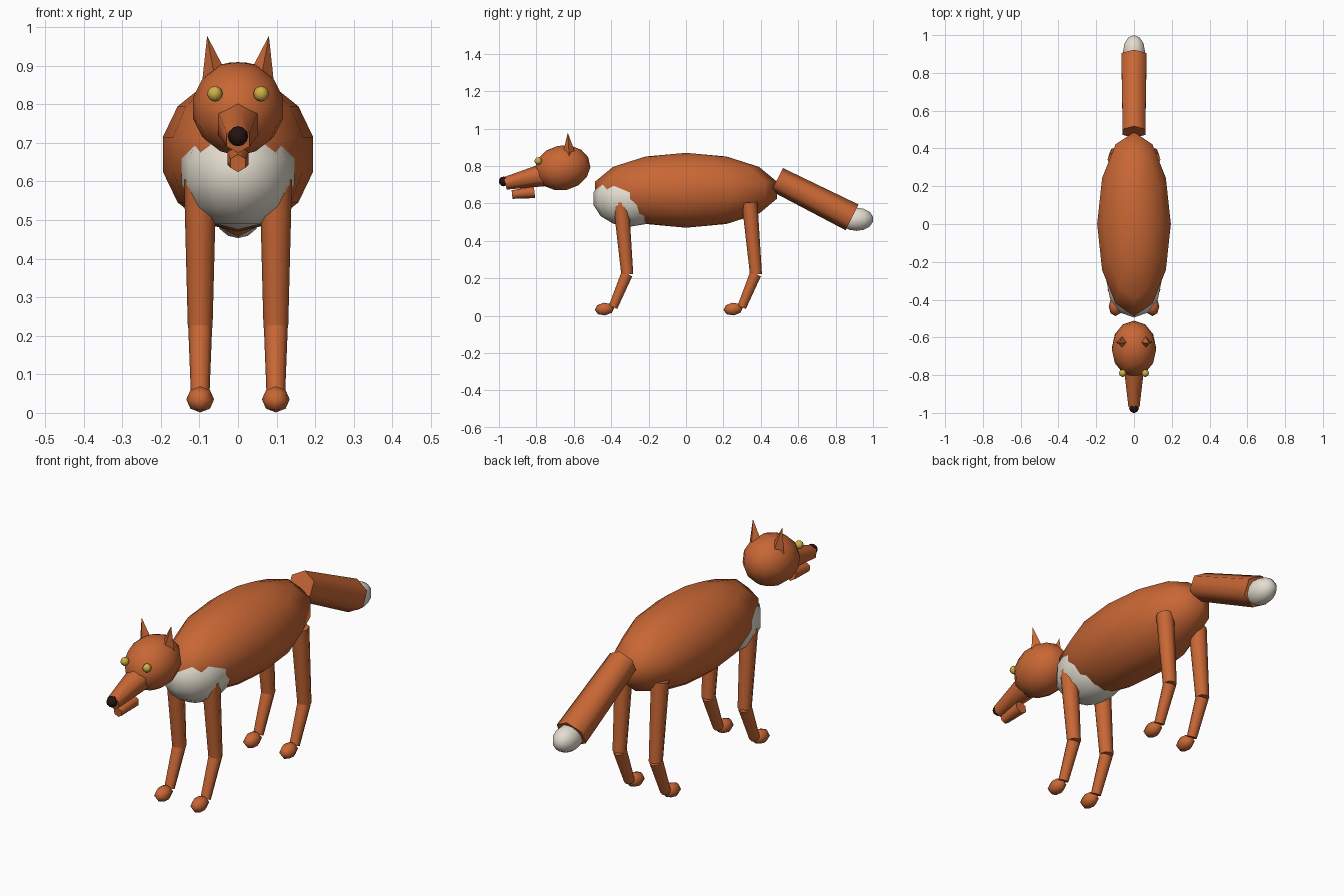
import bpy, bmesh, math
from mathutils import Matrix, Vector

cube = bpy.data.objects.get("Cube")
if cube:
    bpy.data.objects.remove(cube, do_unlink=True)


def material(name, rgb):
    m = bpy.data.materials.new(name)
    m.use_nodes = True
    m.diffuse_color = (*rgb, 1)
    m.node_tree.nodes["Principled BSDF"].inputs["Base Color"].default_value = (*rgb, 1)
    return m


ORANGE = material("orange_fur", (0.58, 0.135, 0.035))
WHITE = material("cream_fur", (0.78, 0.73, 0.63))
YELLOW = material("yellow_eye", (0.62, 0.43, 0.06))
BLACK = material("black_nose", (0.02, 0.006, 0.006))


def finish(name, bm, mat, angle):
    mesh = bpy.data.meshes.new(name)
    bm.to_mesh(mesh)
    bm.free()
    mesh.materials.append(mat)
    ob = bpy.data.objects.new(name, mesh)
    bpy.context.collection.objects.link(ob)
    bpy.ops.object.select_all(action='DESELECT')
    ob.select_set(True)
    bpy.context.view_layer.objects.active = ob
    bpy.ops.object.shade_smooth_by_angle(angle=math.radians(angle))
    return ob


def ball(name, centre, radii, mat, segments=12, rings=7, tilt=0.0):
    """Low-poly ellipsoid, tilted about the x axis."""
    bm = bmesh.new()
    bmesh.ops.create_uvsphere(bm, u_segments=segments, v_segments=rings, radius=1)
    bm.transform(Matrix.Translation(centre) @ Matrix.Rotation(tilt, 4, 'X')
                 @ Matrix.Diagonal((*radii, 1)))
    return finish(name, bm, mat, 75)


def taper(name, start, end, r1, r2, mat, sides=6):
    """Capped tapered prism between two points, with a ridge facing up or forward."""
    a, b = Vector(start), Vector(end)
    z = (b - a).normalized()
    x = (Vector((1, 0, 0)) - z * z.x).normalized()
    y = z.cross(x)
    bm = bmesh.new()
    bmesh.ops.create_cone(bm, cap_ends=True, segments=sides, radius1=r1, radius2=r2,
                          depth=(b - a).length)
    if r2 == 0:
        bmesh.ops.remove_doubles(bm, verts=bm.verts, dist=1e-5)
    turn = Matrix((x, y, z)).transposed().to_4x4()
    bm.transform(Matrix.Translation((a + b) / 2) @ turn)
    return finish(name, bm, mat, 65)


# Torso and pale chest
ball("body", (0, 0, 0.67), (0.2, 0.5, 0.2), ORANGE)
ball("chest", (0, -0.3, 0.625), (0.15, 0.2, 0.15), WHITE)

# Head, muzzle and jaw
ball("head", (0, -0.66, 0.79), (0.12, 0.15, 0.12), ORANGE, tilt=0.2)
taper("snout", (0, -0.77, 0.75), (0, -0.966, 0.707), 0.06, 0.034, ORANGE)
taper("lower_jaw", (0, -0.81, 0.66), (0, -0.93, 0.647), 0.032, 0.023, ORANGE)
ball("nose", (0, -0.975, 0.717), (0.026, 0.026, 0.026), BLACK, 8, 6)

# Tail with pale tip
taper("tail", (0, 0.487, 0.727), (0, 0.888, 0.525), 0.069, 0.077, ORANGE)
ball("tail_tip", (0, 0.912, 0.515), (0.06, 0.09, 0.062), WHITE)

# Paired parts
for side, s in (("left", 1), ("right", -1)):
    ball(side + "_eye", (s * 0.06, -0.79, 0.827), (0.02, 0.02, 0.02), YELLOW, 8, 6)
    taper(side + "_ear", (s * 0.058, -0.625, 0.86), (s * 0.08, -0.632, 0.977),
          0.036, 0, ORANGE, 4)

    # Jointed legs: thigh, shin and paw
    x = s * 0.098
    for end, y in (("front", -0.348), ("hind", 0.34)):
        leg = end + "_" + side
        taper(leg + "_upper_leg", (x, y, 0.605), (x, y + 0.034, 0.22),
              0.042, 0.032, ORANGE, 8)
        taper(leg + "_lower_leg", (x, y + 0.032, 0.222), (x, y - 0.042, 0.045),
              0.031, 0.024, ORANGE, 8)
        ball(leg + "_paw", (x, y - 0.088, 0.035), (0.036, 0.052, 0.034),
             ORANGE, 8, 4, tilt=0.1)
